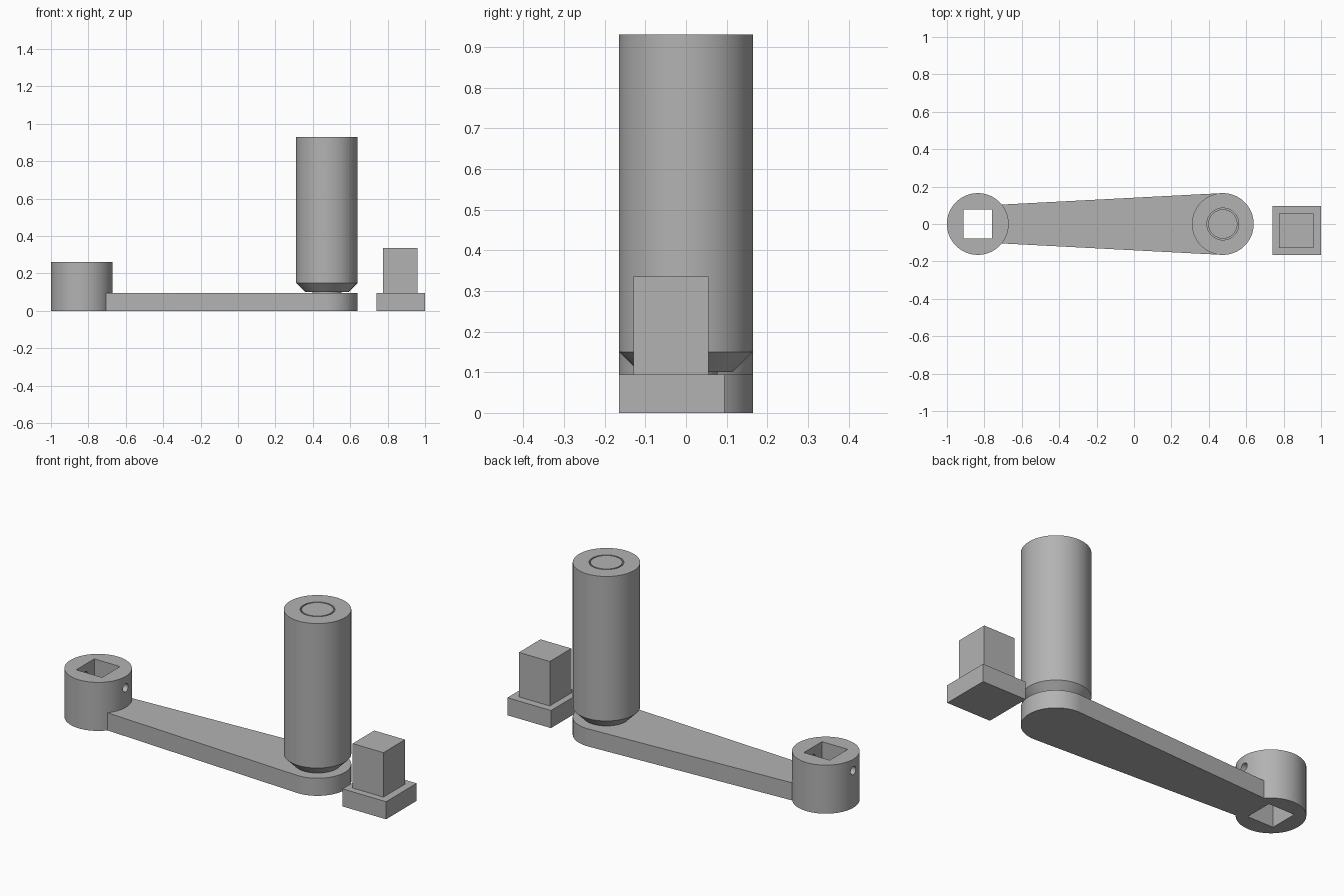
import bpy, bmesh, math

if "Cube" in bpy.data.objects:
    bpy.data.objects.remove(bpy.data.objects["Cube"])

gray = bpy.data.materials.new("plain gray")
gray.diffuse_color = (0.45, 0.45, 0.45, 1)
gray.use_nodes = True
gray.node_tree.nodes["Principled BSDF"].inputs["Base Color"].default_value = gray.diffuse_color

HUB_X, GRIP_X, R = -0.835, 0.475, 0.165
SEG = 96


def finish(name, bm):
    bmesh.ops.recalc_face_normals(bm, faces=bm.faces[:])
    mesh = bpy.data.meshes.new(name)
    bm.to_mesh(mesh)
    bm.free()
    mesh.materials.append(gray)
    ob = bpy.data.objects.new(name, mesh)
    bpy.context.collection.objects.link(ob)
    return ob


def smooth(ob):
    bpy.ops.object.select_all(action='DESELECT')
    ob.select_set(True)
    bpy.context.view_layer.objects.active = ob
    bpy.ops.object.shade_smooth_by_angle(angle=math.radians(30))


def prism(name, outline, z0, z1):
    bm = bmesh.new()
    face = bm.faces.new([bm.verts.new((x, y, z0)) for x, y in outline])
    top = bmesh.ops.extrude_face_region(bm, geom=[face])["geom"]
    bmesh.ops.translate(bm, vec=(0, 0, z1 - z0),
                        verts=[v for v in top if isinstance(v, bmesh.types.BMVert)])
    return finish(name, bm)


def arc(cx, r, a0, a1, n):
    return [(cx + r * math.cos(math.radians(a0 + (a1 - a0) * i / n)),
             r * math.sin(math.radians(a0 + (a1 - a0) * i / n))) for i in range(n + 1)]


def square(cx, cy, half):
    return [(cx - half, cy - half), (cx + half, cy - half),
            (cx + half, cy + half), (cx - half, cy + half)]


def lathe(name, cx, profile, closed):
    """Spin (radius, z) points around a vertical axis."""
    bm = bmesh.new()
    verts = [bm.verts.new((cx + r, 0, z)) for r, z in profile]
    pairs = list(zip(verts, verts[1:])) + ([(verts[-1], verts[0])] if closed else [])
    edges = [bm.edges.new(p) for p in pairs]
    bmesh.ops.spin(bm, geom=verts + edges, cent=(cx, 0, 0), axis=(0, 0, 1),
                   angle=math.tau, steps=SEG, use_merge=True)
    bmesh.ops.remove_doubles(bm, verts=bm.verts[:], dist=1e-5)
    return finish(name, bm)


def cut(ob, cutter):
    mod = ob.modifiers.new("cut", 'BOOLEAN')
    mod.operation = 'DIFFERENCE'
    mod.solver = 'EXACT'
    mod.object = cutter
    bpy.context.view_layer.objects.active = ob
    bpy.ops.object.modifier_apply(modifier=mod.name)
    bpy.data.objects.remove(cutter)


# Hub with a square socket and a small cross hole
hub = prism("hub", arc(HUB_X, R, 0, 360, SEG)[:-1], 0, 0.262)
cut(hub, prism("socket_cutter", square(HUB_X, 0, 0.077), -0.1, 0.4))
bpy.ops.mesh.primitive_cylinder_add(vertices=24, radius=0.022, depth=0.6,
                                    location=(HUB_X, 0, 0.2), rotation=(0, math.pi / 2, 0))
cut(hub, bpy.context.object)
smooth(hub)

# Tapered arm: round outer end, concave inner end hugging the hub
arm = prism("arm", arc(GRIP_X, R, -93, 93, 48) + arc(HUB_X, R, 39, -39, 24), 0, 0.095)
smooth(arm)

# Hollow grip with a bevelled foot, turning on a pin
grip = lathe("grip", GRIP_X, [(0.085, 0.1), (0.115, 0.1), (R, 0.15), (R, 0.93), (0.085, 0.93)], True)
pin = lathe("pin", GRIP_X, [(0, 0.09), (0.078, 0.09), (0.078, 0.93), (0, 0.93)], False)
smooth(grip)
smooth(pin)

# Separate square drive plug
prism("plug_base", square(0.87, -0.035, 0.13), 0, 0.095)
prism("plug_peg", square(0.867, -0.037, 0.092), 0.095, 0.335)
